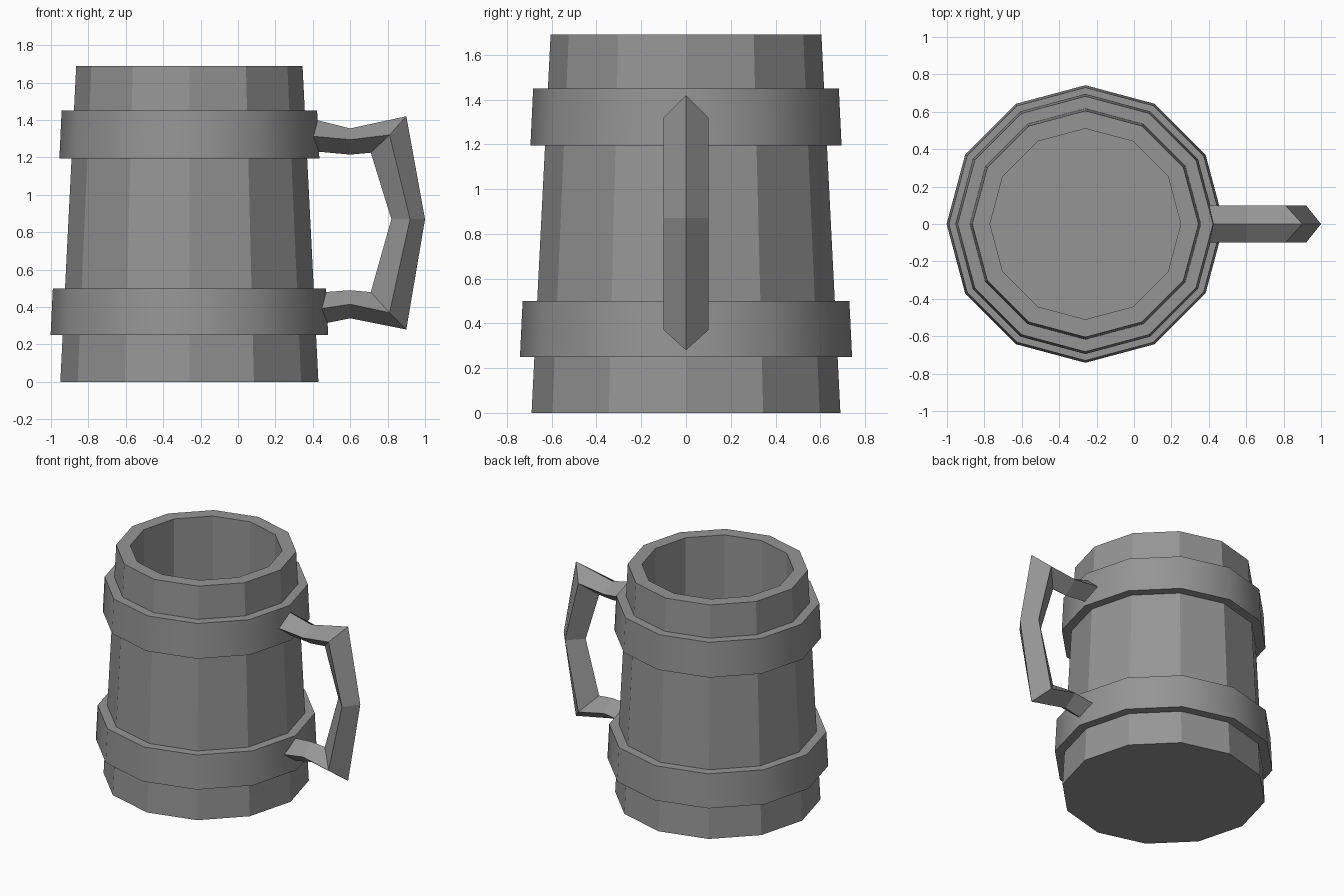
import bpy
import bmesh
from math import cos, sin, pi, radians

SIDES = 12
CENTRE_X = -0.26

cube = bpy.data.objects.get("Cube")
if cube:
    bpy.data.objects.remove(cube, do_unlink=True)

grey = bpy.data.materials.new("plain grey")
grey.use_nodes = True
grey.diffuse_color = (0.3, 0.3, 0.3, 1)
grey.node_tree.nodes["Principled BSDF"].inputs["Base Color"].default_value = (0.3, 0.3, 0.3, 1)


def make_object(name, bm):
    bmesh.ops.recalc_face_normals(bm, faces=bm.faces)
    mesh = bpy.data.meshes.new(name)
    bm.to_mesh(mesh)
    bm.free()
    mesh.materials.append(grey)
    obj = bpy.data.objects.new(name, mesh)
    bpy.context.collection.objects.link(obj)
    return obj


def bridge(bm, a, b):
    n = len(a)
    for i in range(n):
        bm.faces.new((a[i], a[(i + 1) % n], b[(i + 1) % n], b[i]))


def lathe(name, profile, closed=False):
    """Turn (radius, height) points into a twelve-sided solid."""
    bm = bmesh.new()
    rings = [[bm.verts.new((CENTRE_X + r * cos(2 * pi * i / SIDES),
                            r * sin(2 * pi * i / SIDES), z))
              for i in range(SIDES)] for r, z in profile]
    for a, b in zip(rings, rings[1:]):
        bridge(bm, a, b)
    if closed:
        bridge(bm, rings[-1], rings[0])
    else:
        bm.faces.new(rings[0])
        bm.faces.new(rings[-1])
    return make_object(name, bm)


# Tapered hollow body with thick rim
lathe("mug_body", [(0.69, 0), (0.605, 1.69), (0.51, 1.69), (0.51, 0.15)])

# Raised hoops, smooth around the outside
for name, low, high, r_low, r_high in (("lower_band", 0.25, 0.50, 0.742, 0.73),
                                       ("upper_band", 1.195, 1.45, 0.695, 0.683)):
    band = lathe(name, [(0.60, low), (r_low, low), (r_high, high), (0.60, high)], True)
    bpy.ops.object.select_all(action="DESELECT")
    band.select_set(True)
    bpy.context.view_layer.objects.active = band
    bpy.ops.object.shade_smooth_by_angle(angle=radians(40))

# Handle: diamond section, given as outer ridge, side ridge and inner ridge
sections = [
    ((0.38, 1.41), (0.38, 1.315), (0.38, 1.235)),
    ((0.60, 1.355), (0.60, 1.295), (0.60, 1.215)),
    ((0.90, 1.42), (0.81, 1.32), (0.71, 1.225)),
    ((1.00, 0.87), (0.92, 0.87), (0.82, 0.87)),
    ((0.90, 0.28), (0.81, 0.37), (0.71, 0.48)),
    ((0.60, 0.34), (0.60, 0.415), (0.60, 0.49)),
    ((0.40, 0.30), (0.40, 0.385), (0.40, 0.475)),
]
bm = bmesh.new()
rings = []
for outer, side, inner in sections:
    rings.append([bm.verts.new((p[0], y, p[1])) for p, y in
                  ((outer, 0), (side, 0.1), (inner, 0), (side, -0.1))])
for a, b in zip(rings, rings[1:]):
    bridge(bm, a, b)
bm.faces.new(rings[0])
bm.faces.new(rings[-1])
make_object("handle", bm)
